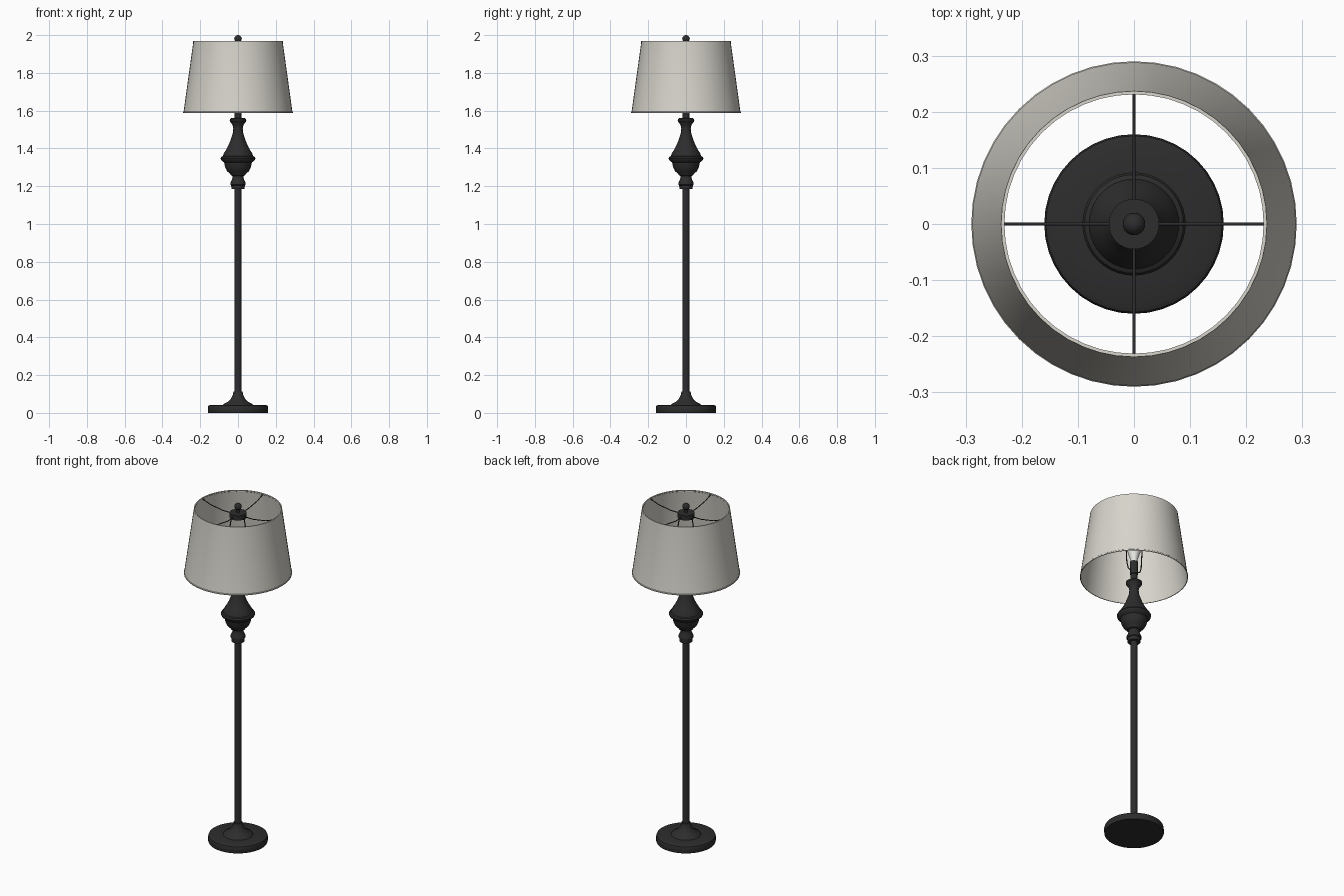
import bpy, bmesh, math
from mathutils import Vector

cube = bpy.data.objects.get("Cube")
if cube:
    bpy.data.objects.remove(cube, do_unlink=True)


def material(name, rgb):
    m = bpy.data.materials.new(name)
    m.use_nodes = True
    m.diffuse_color = (*rgb, 1)
    m.node_tree.nodes["Principled BSDF"].inputs["Base Color"].default_value = (*rgb, 1)
    return m


dark = material("dark bronze", (0.026, 0.026, 0.027))
linen = material("linen", (0.68, 0.66, 0.60))
glass = material("bulb white", (0.85, 0.85, 0.82))


def finish(obj, mat, angle=35):
    obj.data.materials.append(mat)
    bpy.ops.object.select_all(action="DESELECT")
    obj.select_set(True)
    bpy.context.view_layer.objects.active = obj
    bpy.ops.object.shade_smooth_by_angle(angle=math.radians(angle))


def lathe(name, profile, mat, sides=40, closed=False):
    """Spin a (radius, height) profile about the z axis."""
    bm = bmesh.new()
    verts = [bm.verts.new((r, 0, z)) for r, z in profile]
    pairs = list(zip(verts, verts[1:]))
    if closed:
        pairs.append((verts[-1], verts[0]))
    edges = [bm.edges.new(p) for p in pairs]
    bmesh.ops.spin(bm, geom=verts + edges, axis=(0, 0, 1), cent=(0, 0, 0),
                   angle=math.tau, steps=sides, use_merge=False)
    bmesh.ops.remove_doubles(bm, verts=bm.verts, dist=0.0002)
    bmesh.ops.recalc_face_normals(bm, faces=bm.faces)
    me = bpy.data.meshes.new(name)
    bm.to_mesh(me)
    bm.free()
    obj = bpy.data.objects.new(name, me)
    bpy.context.collection.objects.link(obj)
    finish(obj, mat)
    return obj


def wire(name, points, radius, mat):
    """Round wire along a polyline, turned into a mesh."""
    cu = bpy.data.curves.new(name, "CURVE")
    cu.dimensions = "3D"
    cu.bevel_depth = radius
    cu.bevel_resolution = 1
    cu.use_fill_caps = True
    sp = cu.splines.new("POLY")
    sp.points.add(len(points) - 1)
    for p, co in zip(sp.points, points):
        p.co = (*co, 1)
    tmp = bpy.data.objects.new(name + " path", cu)
    bpy.context.collection.objects.link(tmp)
    bpy.context.view_layer.update()
    me = bpy.data.meshes.new_from_object(tmp)
    bpy.data.objects.remove(tmp, do_unlink=True)
    obj = bpy.data.objects.new(name, me)
    bpy.context.collection.objects.link(obj)
    finish(obj, mat, 60)


# Base with flared foot
lathe("base", [(0, 0), (0.158, 0), (0.16, 0.004), (0.16, 0.03), (0.157, 0.038),
               (0.148, 0.042), (0.08, 0.042), (0.076, 0.047), (0.055, 0.058),
               (0.038, 0.075), (0.028, 0.095), (0.024, 0.112), (0, 0.112)], dark)

# Pole
lathe("pole", [(0, 0.1), (0.018, 0.1), (0.018, 1.2), (0, 1.2)], dark, 24)

# Turned column
lathe("turned_column", [
    (0, 1.185), (0.035, 1.185), (0.036, 1.205), (0.04, 1.208), (0.04, 1.218),
    (0.035, 1.228), (0.029, 1.245), (0.03, 1.255), (0.038, 1.258), (0.041, 1.264),
    (0.058, 1.28), (0.068, 1.3), (0.073, 1.325), (0.08, 1.331), (0.09, 1.34),
    (0.092, 1.348), (0.088, 1.356), (0.08, 1.36), (0.076, 1.372), (0.062, 1.395),
    (0.049, 1.42), (0.037, 1.45), (0.028, 1.48), (0.025, 1.505), (0.029, 1.525),
    (0.039, 1.538), (0.044, 1.546), (0.043, 1.555), (0.036, 1.56), (0, 1.56)], dark)

# Socket, bulb and harp
lathe("socket", [(0, 1.55), (0.018, 1.55), (0.018, 1.6), (0.022, 1.605),
                 (0.022, 1.68), (0, 1.68)], dark, 24)
lathe("bulb", [(0, 1.675), (0.017, 1.675), (0.02, 1.7), (0.032, 1.735), (0.041, 1.765),
               (0.043, 1.79), (0.038, 1.815), (0.025, 1.833), (0, 1.84)], glass, 24)
for side, label in ((1, "left"), (-1, "right")):
    wire(label + "_harp_wire",
         [(side * x, 0, z) for x, z in ((0.015, 1.62), (0.04, 1.63), (0.05, 1.66),
                                        (0.056, 1.76), (0.052, 1.85), (0.038, 1.93))],
         0.003, dark)

# Hub, finial and the four arms carrying the shade
lathe("hub", [(0, 1.917), (0.045, 1.917), (0.045, 1.945), (0, 1.945)], dark, 32)
lathe("finial_stem", [(0, 1.94), (0.008, 1.94), (0.008, 1.97), (0, 1.97)], dark, 16)
lathe("finial", [(0.02 * math.sin(math.pi * i / 10), 1.98 - 0.02 * math.cos(math.pi * i / 10))
                 for i in range(11)], dark, 20)
for i, label in enumerate(("left", "back", "right", "front")):
    a = i * math.pi / 2
    out = Vector((math.cos(a), math.sin(a), 0))
    wire(label + "_shade_arm",
         [out * r + Vector((0, 0, z)) for r, z in ((0.03, 1.93), (0.1, 1.93),
                                                   (0.18, 1.943), (0.232, 1.962))],
         0.0025, dark)

# Shade: thin tapered shell with narrow rolled rims
lathe("shade", [(0.286, 1.587), (0.29, 1.587), (0.29, 1.593), (0.288, 1.595),
                (0.237, 1.962), (0.237, 1.968), (0.231, 1.968), (0.231, 1.962),
                (0.233, 1.96), (0.285, 1.595)], linen, 48, closed=True)
